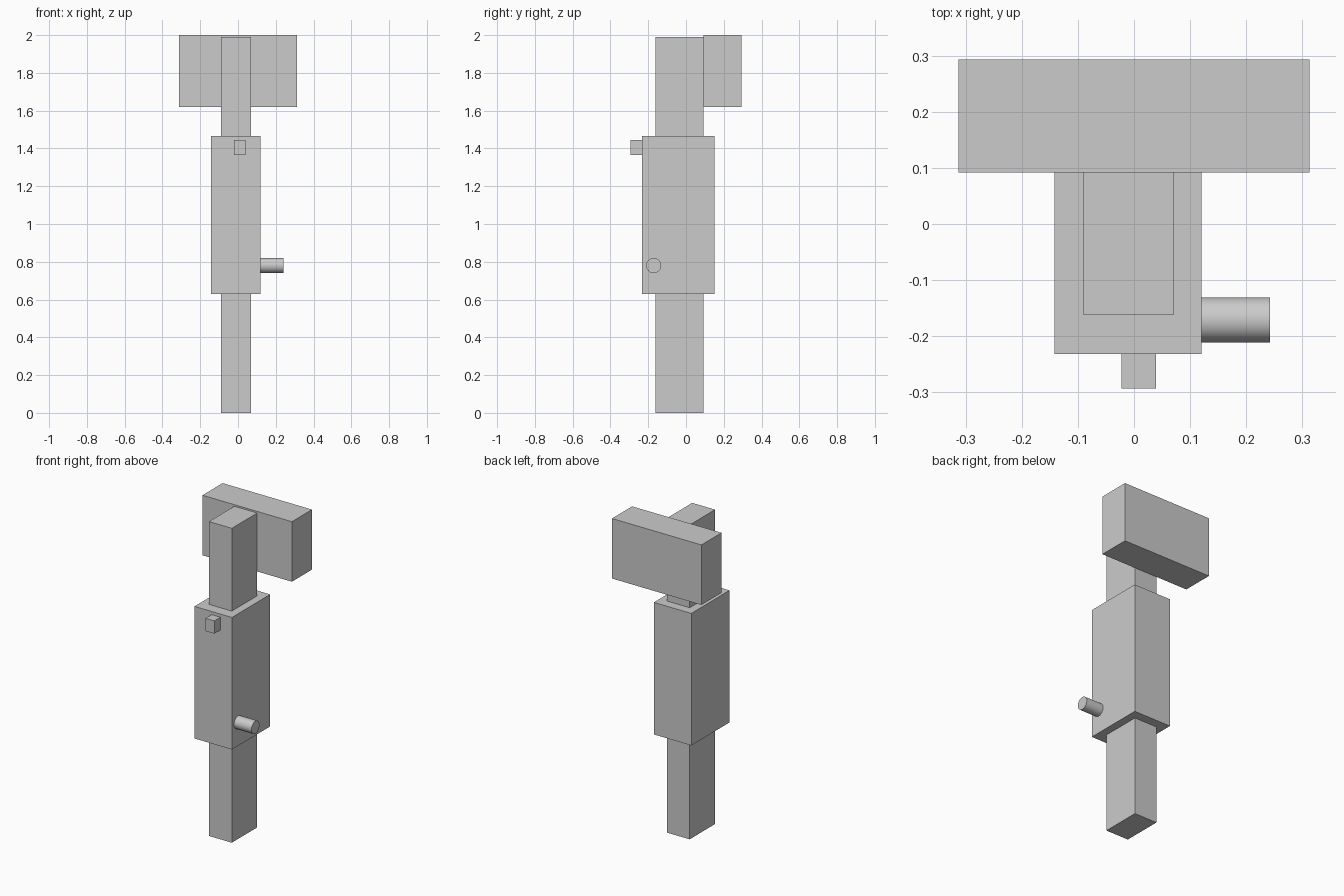
import bpy
import math
from mathutils import Vector

cube = bpy.data.objects.get("Cube")
if cube:
    bpy.data.objects.remove(cube, do_unlink=True)

# Single plain grey
GREY = (0.6, 0.6, 0.6, 1.0)
grey = bpy.data.materials.new("plain_grey")
grey.use_nodes = True
grey.diffuse_color = GREY
grey.node_tree.nodes["Principled BSDF"].inputs["Base Color"].default_value = GREY


def box(name, low, high):
    """Box spanning two opposite corners."""
    low, high = Vector(low), Vector(high)
    bpy.ops.mesh.primitive_cube_add(size=1, location=(low + high) / 2)
    part = bpy.context.object
    part.name = name
    part.scale = high - low
    bpy.ops.object.transform_apply(location=False, rotation=False, scale=True)
    part.data.materials.append(grey)
    return part


# Inner post, outer sleeve, wide head and front button
box("post", (-0.09, -0.162, 0), (0.07, 0.092, 1.99))
box("sleeve", (-0.142, -0.232, 0.63), (0.12, 0.15, 1.466))
box("head_block", (-0.313, 0.092, 1.62), (0.313, 0.293, 2.0))
box("front_button", (-0.022, -0.293, 1.365), (0.039, -0.232, 1.446))

# Round side knob
bpy.ops.mesh.primitive_cylinder_add(
    vertices=48, radius=0.04, depth=0.122,
    location=(0.181, -0.171, 0.78), rotation=(0, math.pi / 2, 0))
knob = bpy.context.object
knob.name = "side_knob"
knob.data.materials.append(grey)
bpy.ops.object.shade_smooth_by_angle(angle=math.radians(40))
